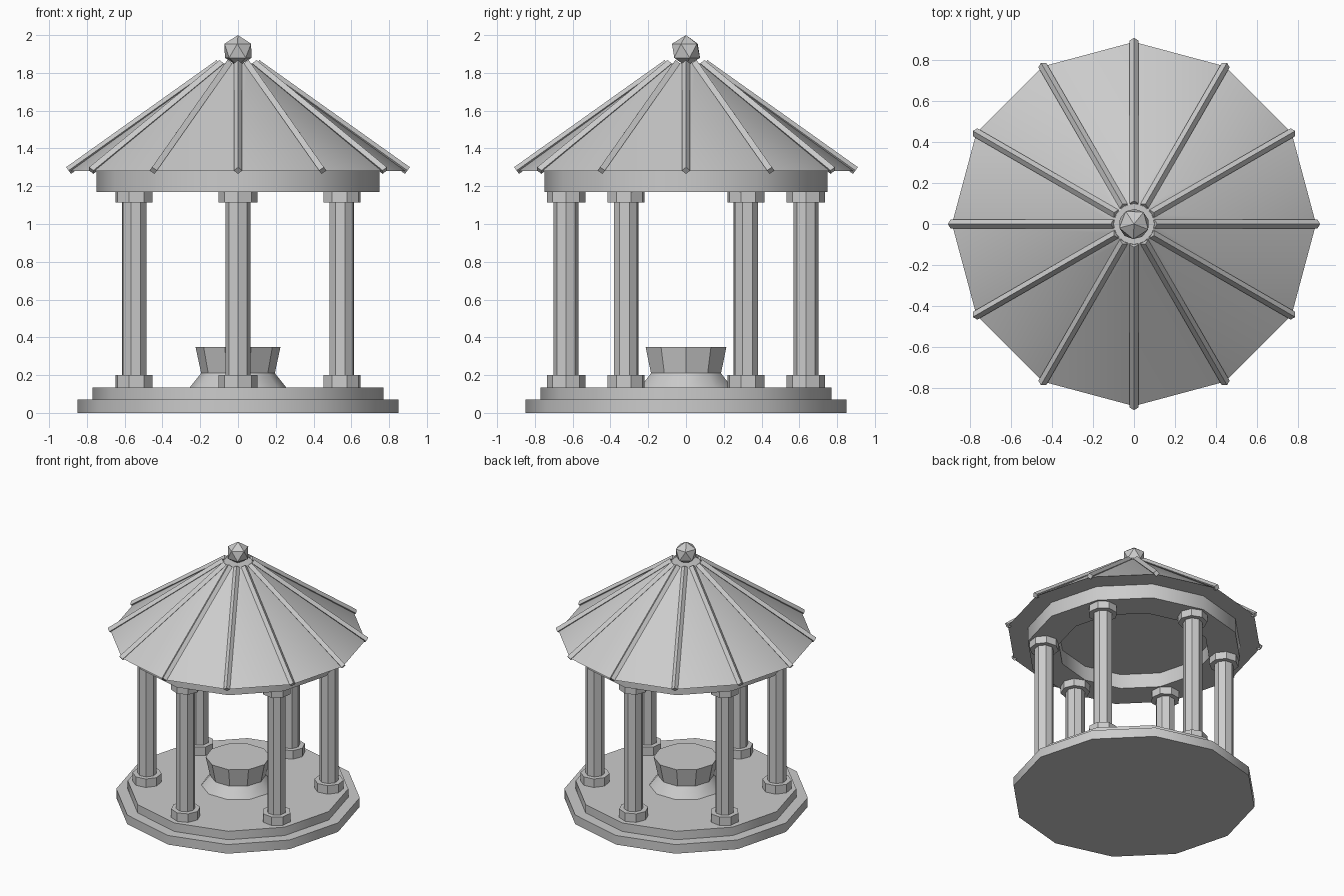
import bpy
import math
from mathutils import Vector

if "Cube" in bpy.data.objects:
    bpy.data.objects.remove(bpy.data.objects["Cube"], do_unlink=True)

stone = bpy.data.materials.new("pale_grey_stone")
stone.use_nodes = True
GREY = (0.6, 0.6, 0.6, 1)
stone.diffuse_color = GREY
stone.node_tree.nodes["Principled BSDF"].inputs["Base Color"].default_value = GREY


def finish(name, smooth=True):
    """Name the active object, give it the stone material and its shading."""
    obj = bpy.context.object
    obj.name = name
    obj.data.materials.append(stone)
    if smooth:
        bpy.ops.object.shade_smooth_by_angle(angle=math.radians(31))
    return obj


def lathe(name, sides, profile, closed=False, loc=(0, 0), turn=0, smooth=True):
    """Revolve (radius, z) points into a many-sided solid, capped unless closed."""
    verts = []
    for r, z in profile:
        for i in range(sides):
            a = turn + math.tau * i / sides
            verts.append((r * math.cos(a), r * math.sin(a), z))
    faces = []
    rows = len(profile)
    for k in range(rows if closed else rows - 1):
        lo, hi = k * sides, (k + 1) % rows * sides
        for i in range(sides):
            j = (i + 1) % sides
            faces.append((lo + i, lo + j, hi + j, hi + i))
    if not closed:
        faces.append(tuple(reversed(range(sides))))
        faces.append(tuple(range((rows - 1) * sides, rows * sides)))
    mesh = bpy.data.meshes.new(name)
    mesh.from_pydata(verts, [], faces)
    obj = bpy.data.objects.new(name, mesh)
    obj.location = (loc[0], loc[1], 0)
    bpy.context.collection.objects.link(obj)
    bpy.ops.object.select_all(action="DESELECT")
    bpy.context.view_layer.objects.active = obj
    obj.select_set(True)
    return finish(name, smooth)


# Stepped platform
lathe("lower_step", 12, [(0.85, 0), (0.85, 0.07)])
lathe("upper_step", 12, [(0.77, 0.07), (0.77, 0.135)])

# Central basin on a flared foot
lathe("basin_foot", 10, [(0.255, 0.135), (0.195, 0.21)])
lathe("basin", 10, [(0.195, 0.21), (0.225, 0.35)])

# Six columns with plinth and capital
for n in range(6):
    a = math.radians(30 + 60 * n)
    spot = (0.635 * math.cos(a), 0.635 * math.sin(a))
    for part, r, z0, z1 in (("plinth", 0.102, 0.135, 0.2),
                            ("shaft", 0.067, 0.2, 1.115),
                            ("capital", 0.102, 1.115, 1.17)):
        lathe(f"column_{part}_{n + 1}", 8, [(r, z0), (r, z1)],
              loc=spot, turn=a, smooth=False)

# Ring beam on the columns
lathe("ring_beam", 12, [(0.53, 1.17), (0.75, 1.17), (0.75, 1.28), (0.53, 1.28)],
      closed=True)

# Roof
lathe("roof", 12, [(0.89, 1.28), (0.1, 1.85)])

# Diamond-section ribs along the roof corners
for n in range(12):
    a = math.tau * n / 12
    out = Vector((math.cos(a), math.sin(a), 0))
    low = out * 0.897 + Vector((0, 0, 1.283))
    high = out * 0.1 + Vector((0, 0, 1.85))
    along = high - low
    side = Vector((-out.y, out.x, 0))
    normal = along.normalized().cross(side)
    verts = []
    for end in (low, high):
        verts += [end + d * 0.022 for d in (side, normal, -side, -normal)]
    faces = [(0, 1, 2, 3), (7, 6, 5, 4)]
    faces += [(i, i + 4, (i + 1) % 4 + 4, (i + 1) % 4) for i in range(4)]
    mesh = bpy.data.meshes.new("rib")
    mesh.from_pydata(verts, [], faces)
    mesh.validate()
    rib = bpy.data.objects.new(f"roof_rib_{n + 1}", mesh)
    bpy.context.collection.objects.link(rib)
    mesh.materials.append(stone)

# Faceted finial
bpy.ops.mesh.primitive_ico_sphere_add(subdivisions=1, radius=0.083,
                                      location=(0, 0, 1.917),
                                      rotation=(0, 0, math.radians(195)))
finish("finial", smooth=False)
